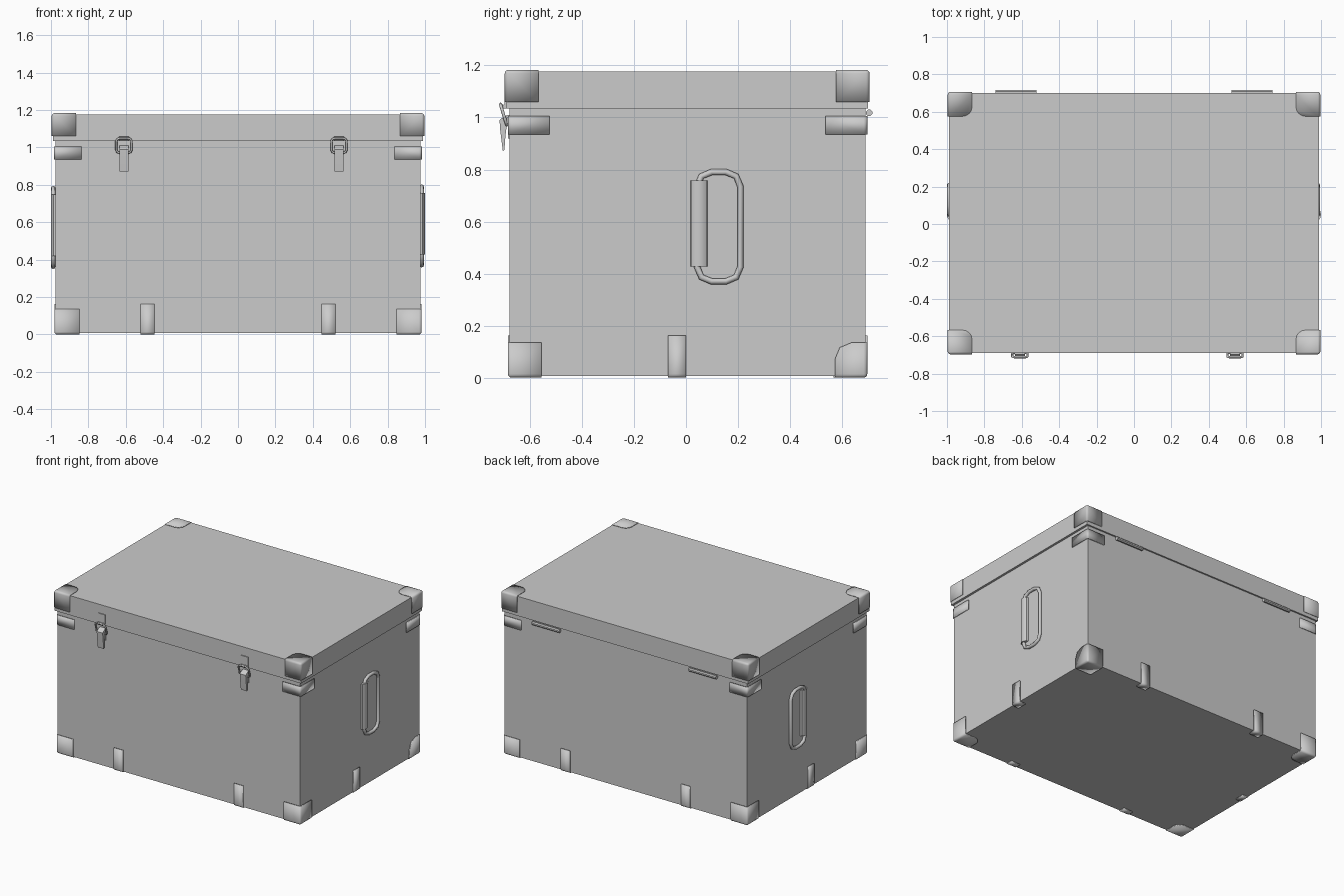
import bpy, bmesh, math
from mathutils import Vector

if "Cube" in bpy.data.objects:
    bpy.data.objects.remove(bpy.data.objects["Cube"])


def finish(name, bm, angle=40):
    me = bpy.data.meshes.new(name)
    bm.to_mesh(me)
    bm.free()
    ob = bpy.data.objects.new(name, me)
    bpy.context.collection.objects.link(ob)
    if angle:
        bpy.ops.object.select_all(action='DESELECT')
        ob.select_set(True)
        bpy.context.view_layer.objects.active = ob
        bpy.ops.object.shade_smooth_by_angle(angle=math.radians(angle))
    return ob


def box(name, lo, hi):
    bm = bmesh.new()
    bmesh.ops.create_cube(bm, size=1)
    for v in bm.verts:
        v.co = Vector([lo[i] + (v.co[i] + 0.5) * (hi[i] - lo[i]) for i in range(3)])
    return finish(name, bm, 0)


def prism(name, pts, axis, start, end):
    """Extrude a 2D profile along axis 0 (profile is y,z) or 2 (profile is x,y)."""
    bm = bmesh.new()
    vs = [bm.verts.new((start, a, b) if axis == 0 else (a, b, start)) for a, b in pts]
    face = bm.faces.new(vs)
    ext = bmesh.ops.extrude_face_region(bm, geom=[face])
    for v in ext['geom']:
        if isinstance(v, bmesh.types.BMVert):
            v.co[axis] = end
    bmesh.ops.recalc_face_normals(bm, faces=bm.faces)
    return finish(name, bm)


def shell(name, corner, ext, axes, lobe=None, lobe_size=0.05, segs=4):
    """Thin folded plate around a corner: one quad per axis, rounded folds."""
    bm = bmesh.new()
    for a in axes:
        b, c = [i for i in range(3) if i != a]
        vs = []
        for s, t in ((0, 0), (1, 0), (1, 1), (0, 1)):
            p = list(corner)
            p[b] += ext[b] * s
            p[c] += ext[c] * t
            vs.append(bm.verts.new(p))
        f = bm.faces.new(vs)
        f.normal_update()
        if f.normal[a] * ext[a] > 0:
            f.normal_flip()
    bmesh.ops.remove_doubles(bm, verts=bm.verts, dist=1e-5)
    # rounded free corner of one flap
    if lobe is not None:
        tip = Vector([corner[i] + (0 if i == lobe else ext[i]) for i in range(3)])
        v = min(bm.verts, key=lambda q: (q.co - tip).length)
        bmesh.ops.bevel(bm, geom=[v], offset=lobe_size, segments=segs,
                        profile=0.5, affect='VERTICES')
    folds = [e for e in bm.edges if len(e.link_faces) == 2]
    bmesh.ops.bevel(bm, geom=folds, offset=0.014, segments=3, profile=0.5, affect='EDGES')
    ob = finish(name, bm, 60)
    m = ob.modifiers.new("thickness", 'SOLIDIFY')
    m.thickness = 0.007
    m.offset = -1
    return ob


def ring(name, centre, u, v, hu, hv, r, tube):
    """Closed wire loop: rounded rectangle in the plane of u and v."""
    u, v = Vector(u).normalized(), Vector(v).normalized()
    pts = []
    for k, (su, sv) in enumerate(((1, 1), (-1, 1), (-1, -1), (1, -1))):
        for j in range(3):
            a = math.radians(90 * k + 45 * j)
            pts.append(Vector(centre) + u * (su * (hu - r) + r * math.cos(a))
                       + v * (sv * (hv - r) + r * math.sin(a)))
    cu = bpy.data.curves.new(name, 'CURVE')
    cu.dimensions = '3D'
    cu.bevel_depth = tube
    cu.bevel_resolution = 2
    sp = cu.splines.new('POLY')
    sp.points.add(len(pts) - 1)
    for p, q in zip(sp.points, pts):
        p.co = (*q, 1)
    sp.use_cyclic_u = True
    ob = bpy.data.objects.new(name, cu)
    bpy.context.collection.objects.link(ob)
    bpy.ops.object.select_all(action='DESELECT')
    ob.select_set(True)
    bpy.context.view_layer.objects.active = ob
    bpy.ops.object.convert(target='MESH')
    bpy.ops.object.shade_smooth_by_angle(angle=math.radians(50))


# main case and lid
box("case_body", (-0.975, -0.678, 0.007), (0.975, 0.69, 1.034))
box("case_lid", (-0.99, -0.69, 1.035), (0.99, 0.70, 1.177))

# corner fittings
for sx in (-1, 1):
    for sy in (-1, 1):
        tag = ("left" if sx < 0 else "right") + ("_front" if sy < 0 else "_back")
        ytop = -0.697 if sy < 0 else 0.706
        ybot = -0.685 if sy < 0 else 0.697
        shell("lid_corner_" + tag, (sx * 0.996, ytop, 1.183),
              (-sx * 0.13, -sy * 0.13, -0.123), (0, 1, 2), lobe=2)
        if sx > 0 and sy > 0:
            shell("base_corner_" + tag, (sx * 0.982, ybot, 0),
                  (-sx * 0.13, -sy * 0.125, 0.135), (0, 1, 2), lobe=0,
                  lobe_size=0.065, segs=2)
        else:
            shell("base_corner_" + tag, (sx * 0.982, ybot, 0),
                  (-sx * 0.135, -sy * 0.13, 0.135), (0, 1, 2), lobe=2)
        shell("rim_bracket_" + tag, (sx * 0.983, ybot, 0.935),
              (-sx * 0.145, -sy * 0.16, 0.07), (0, 1))

# bottom edge straps
for sy, y in ((-1, -0.685), (1, 0.697)):
    for x in (-0.52, 0.446):
        shell("base_strap", (x, y, 0), (0.074, -sy * 0.05, 0.162), (1, 2))
for sx in (-1, 1):
    shell("base_strap_side", (sx * 0.982, -0.07, 0), (-sx * 0.05, 0.07, 0.162), (0, 2))

# side handles: swinging wire loop held by a rounded grip
for sx, cx, dz in ((1, 0.982, 0.0), (-1, 0.988, -0.008)):
    side = "right" if sx > 0 else "left"
    ring("handle_loop_" + side, (sx * cx, 0.126, 0.58 + dz), (0, 1, 0), (0, 0, 1),
         0.083, 0.21, 0.055, 0.012)
    prof = [(sx * x, y) for x, y in ((0.974, 0.018), (0.987, 0.02), (0.996, 0.032), (1.0, 0.05),
                                     (0.996, 0.068), (0.987, 0.08), (0.974, 0.082))]
    prism("handle_grip_" + side, prof, 2, 0.427 + dz, 0.757 + dz)

# front latches
for x in (-0.61, 0.54):
    box("latch_catch_plate", (x - 0.028, -0.697, 1.05), (x + 0.028, -0.689, 1.115))
    prism("latch_hook", [(-0.69, 1.035), (-0.704, 1.035), (-0.717, 1.055),
                         (-0.712, 1.058), (-0.702, 1.048), (-0.69, 1.06)],
          0, x - 0.026, x + 0.026)
    ring("latch_wire_loop", (x, -0.701, 1.01), (1, 0, 0), (0, -0.026, 0.085),
         0.041, 0.041, 0.018, 0.006)
    prism("latch_lever", [(-0.684, 1.01), (-0.705, 1.0), (-0.717, 0.99), (-0.714, 0.95),
                          (-0.704, 0.87), (-0.698, 0.875), (-0.694, 0.93)],
          0, x - 0.024, x + 0.024)
    box("latch_base_plate", (x - 0.022, -0.684, 0.92), (x + 0.022, -0.677, 1.01))

# back hinge barrels
for x in (-0.63, 0.63):
    prism("hinge_barrel", [(0.704 + 0.013 * math.cos(k * math.pi / 4 + math.pi / 8),
                            1.018 + 0.013 * math.sin(k * math.pi / 4 + math.pi / 8))
                           for k in range(8)], 0, x - 0.11, x + 0.11)
